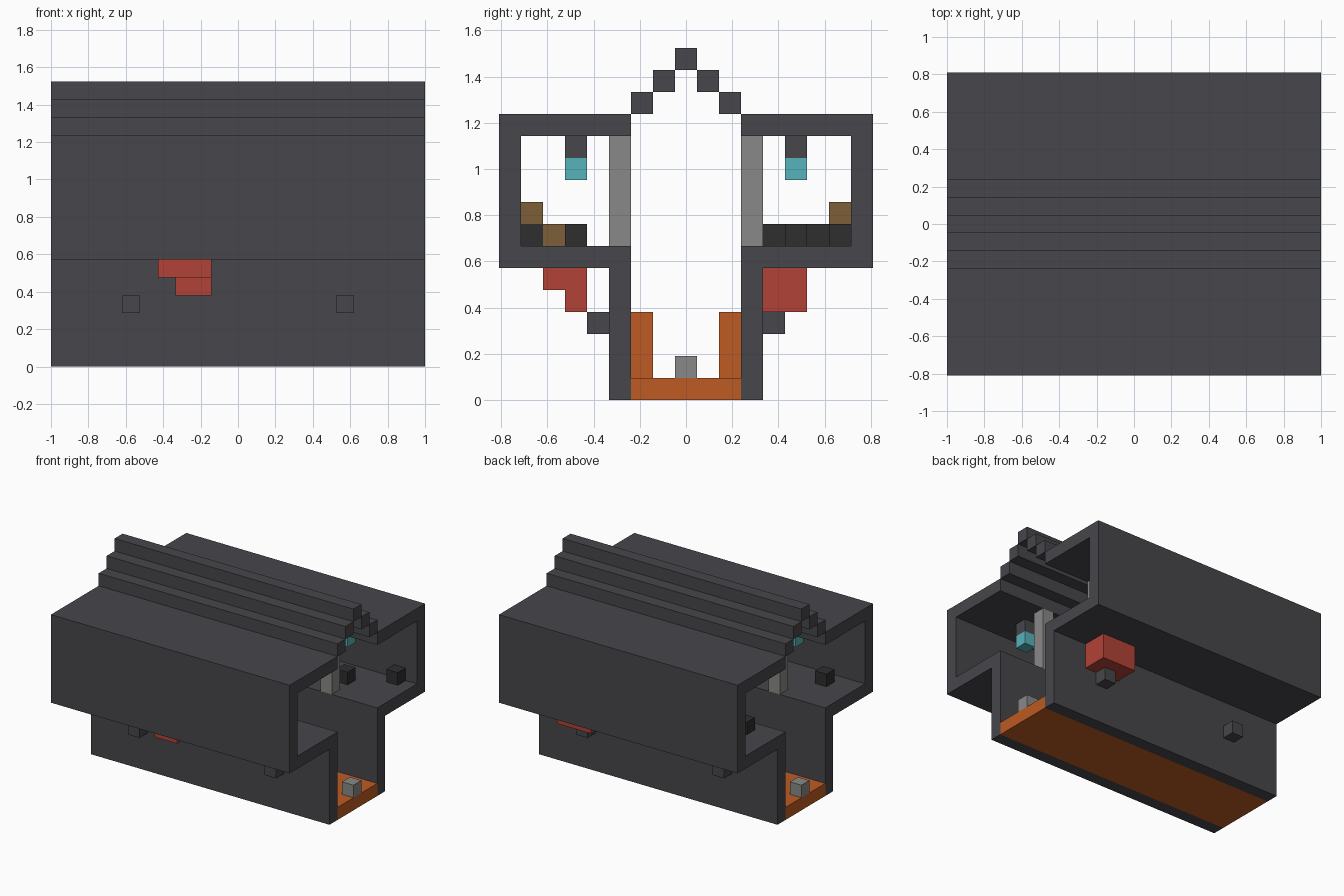
import bpy, bmesh

cube = bpy.data.objects.get("Cube")
if cube:
    bpy.data.objects.remove(cube, do_unlink=True)

NX, NY = 21, 17          # cells along x and y
U = 2 / NX               # cell size


def linear(c):
    c /= 255
    return c / 12.92 if c <= 0.04045 else ((c + 0.055) / 1.055) ** 2.4


def material(name, *rgb):
    m = bpy.data.materials.new(name)
    col = (*[linear(c) for c in rgb], 1)
    m.use_nodes = True
    m.diffuse_color = col
    bsdf = m.node_tree.nodes["Principled BSDF"]
    bsdf.inputs["Base Color"].default_value = col
    bsdf.inputs["Roughness"].default_value = 0.9
    return m


slate = material("slate", 71, 70, 75)
orange = material("orange", 189, 91, 35)
grey = material("grey", 137, 137, 136)
black = material("charcoal", 46, 46, 46)
brown = material("brown", 125, 94, 55)
red = material("red", 177, 66, 54)
cyan = material("cyan", 87, 178, 187)


def px(i):
    return (i - NX / 2) * U


def py(j):
    return (j - NY / 2) * U


def finish(name, bm, mat, mirror):
    bmesh.ops.recalc_face_normals(bm, faces=bm.faces)
    me = bpy.data.meshes.new(name)
    bm.to_mesh(me)
    bm.free()
    me.materials.append(mat)
    ob = bpy.data.objects.new(name, me)
    bpy.context.collection.objects.link(ob)
    if mirror:
        mod = ob.modifiers.new("Mirror", 'MIRROR')
        mod.use_axis = tuple(a in mirror for a in "xy") + (False,)
        mod.use_mirror_merge = False
    return ob


def prism(name, profile, mat, i0=0, i1=NX, mirror=""):
    """Extrude a (j, k) cell profile along x between two cell edges."""
    bm = bmesh.new()
    face = bm.faces.new([bm.verts.new((px(i0), py(j), k * U)) for j, k in profile])
    ext = bmesh.ops.extrude_face_region(bm, geom=[face])
    moved = [v for v in ext["geom"] if isinstance(v, bmesh.types.BMVert)]
    bmesh.ops.translate(bm, verts=moved, vec=((i1 - i0) * U, 0, 0))
    return finish(name, bm, mat, mirror)


def block(name, start, size, mat, mirror=""):
    """Box from a starting cell (i, j, k) with a size in cells."""
    i, j, k = start
    a, b, c = size
    rect = [(j, k), (j + b, k), (j + b, k + c), (j, k + c)]
    return prism(name, rect, mat, i, i + a, mirror)


ONE = (1, 1, 1)

# Hull: lower wall and open upper gallery in one profile
prism("hull_side", [(5, 0), (6, 0), (6, 7), (1, 7), (1, 12), (6, 12),
                    (6, 13), (0, 13), (0, 6), (5, 6)], slate, mirror="y")

# Stepped roof ridge
for n in range(2):
    block(f"roof_step_{n + 1}", (0, 6 + n, 13 + n), (NX, 1, 1), slate, "y")
block("roof_ridge", (0, 8, 15), (NX, 1, 1), slate)

# Lower floor, side benches and end posts
block("lower_floor", (0, 6, 0), (NX, 5, 1), orange)
block("side_bench", (4, 6, 1), (13, 1, 3), orange, "y")
block("end_post", (20, 8, 1), ONE, grey, "x")

# Gallery pillars, hanging lamps and outer wall pegs
block("gallery_pillar", (16, 5, 7), (1, 1, 5), grey, "xy")
block("lamp_bracket", (16, 3, 11), ONE, slate, "xy")
block("lamp", (16, 3, 10), ONE, cyan, "xy")
block("wall_peg", (16, 4, 3), ONE, slate, "xy")

# Red bundles hanging below the galleries
block("front_bundle_top", (6, 2, 5), (3, 2, 1), red)
block("front_bundle_bottom", (7, 3, 4), (2, 1, 1), red)
block("back_bundle", (15, 12, 4), (3, 2, 2), red)

# Loose crates on the gallery floors
for n, (i, j) in enumerate([(2, 2), (8, 1), (12, 3), (2, 12), (16, 13),
                            (10, 14), (19, 15), (9, 15)]):
    block(f"dark_crate_{n + 1}", (i, j, 7), ONE, black)
for n, cell in enumerate([(8, 1, 8), (8, 2, 7), (9, 15, 8)]):
    block(f"brown_crate_{n + 1}", cell, ONE, brown)
